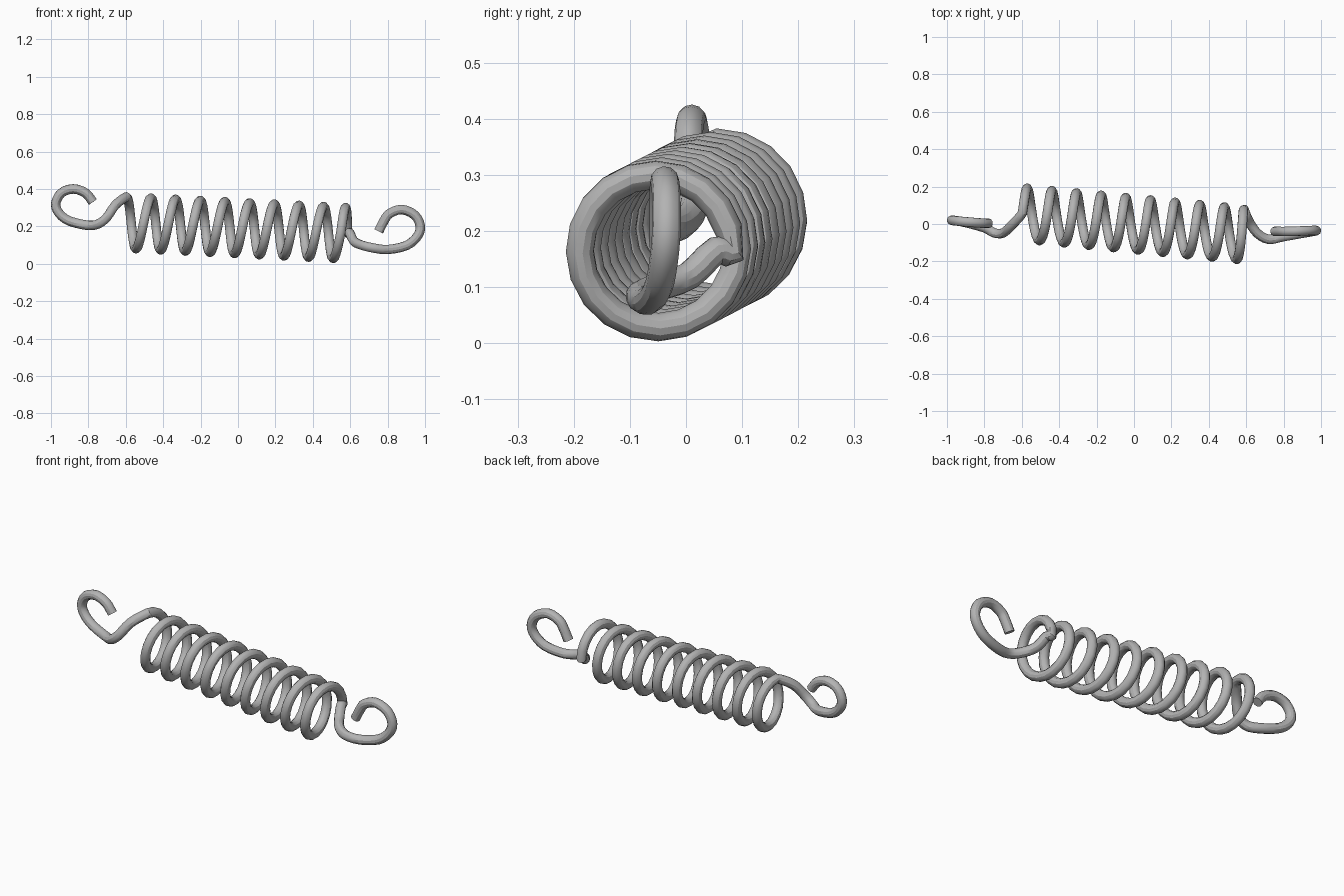
import bpy
from math import sin, cos, tau
from mathutils import Vector

cube = bpy.data.objects.get("Cube")
if cube:
    bpy.data.objects.remove(cube, do_unlink=True)

WIRE = 0.0255      # wire radius
COIL = 0.137       # coil radius at the wire centre
PITCH = 0.1318     # spacing between turns
STEPS = 20         # samples per turn


def smooth_path(points, steps=3):
    """Catmull-Rom path through the points."""
    p = [Vector(q) for q in points]
    p = [p[0] * 2 - p[1]] + p + [p[-1] * 2 - p[-2]]
    path = []
    for a, b, c, d in zip(p, p[1:], p[2:], p[3:]):
        for i in range(steps):
            t = i / steps
            path.append(0.5 * (2 * b + (c - a) * t + (2 * a - 5 * b + 4 * c - d) * t ** 2
                               + (3 * b - a - 3 * c + d) * t ** 3))
    return path + [p[-2]]


def coil_point(turn):
    """Point on the tilted coil; the final half turn is wound tighter."""
    x = 0.055 + PITCH * min(turn, 3.75) + 0.075 * max(turn - 3.75, 0)
    a = tau * turn
    return Vector((x + 0.007 * cos(a),
                   -0.095 * x + COIL * sin(a),
                   0.191 - 0.049 * x + COIL * cos(a)))


# Left hook, from its open tip to the coil
left_hook = [(-.776, .004, .33), (-.815, .005, .378), (-.88, .01, .4), (-.945, .016, .378),
             (-.975, .02, .32), (-.955, .018, .268), (-.9, .008, .228), (-.8, -.02, .205),
             (-.745, -.048, .214), (-.7, -.048, .25), (-.655, -.008, .315)]

# Right hook, from the coil to its open tip
right_hook = [(.597, .053, .165), (.62, .005, .12), (.66, -.05, .1), (.72, -.082, .085),
              (.8, -.068, .076), (.9, -.05, .097), (.958, -.04, .145), (.975, -.035, .2),
              (.945, -.035, .26), (.875, -.038, .29), (.81, -.04, .268), (.782, -.04, .232),
              (.752, -.04, .173)]

# The coil runs from a top point to a little past its last side point
first, last = -5 * STEPS, int(4.25 * STEPS)
coil = [coil_point(i / STEPS) for i in range(first, last + 1)]
path = (smooth_path(left_hook + [coil[0], coil[1]])[:-4] + coil
        + smooth_path([coil[-2], coil[-1]] + right_hook)[4:])

# Sweep the round wire along the path
curve = bpy.data.curves.new("spring_wire", "CURVE")
curve.dimensions = "3D"
curve.twist_mode = "MINIMUM"
curve.bevel_depth = WIRE
curve.bevel_resolution = 4
curve.use_fill_caps = True
spline = curve.splines.new("POLY")
spline.points.add(len(path) - 1)
for point, co in zip(spline.points, path):
    point.co = (*co, 1)

spring = bpy.data.objects.new("spring_wire", curve)
bpy.context.scene.collection.objects.link(spring)
bpy.ops.object.select_all(action="DESELECT")
spring.select_set(True)
bpy.context.view_layer.objects.active = spring
bpy.ops.object.convert(target="MESH")
spring = bpy.context.object
spring.name = "spring_wire"
bpy.ops.object.shade_smooth_by_angle()

# Plain grey metal
steel = bpy.data.materials.new("grey_steel")
steel.use_nodes = True
grey = (0.45, 0.45, 0.45, 1)
steel.diffuse_color = grey
steel.node_tree.nodes["Principled BSDF"].inputs["Base Color"].default_value = grey
spring.data.materials.clear()
spring.data.materials.append(steel)
